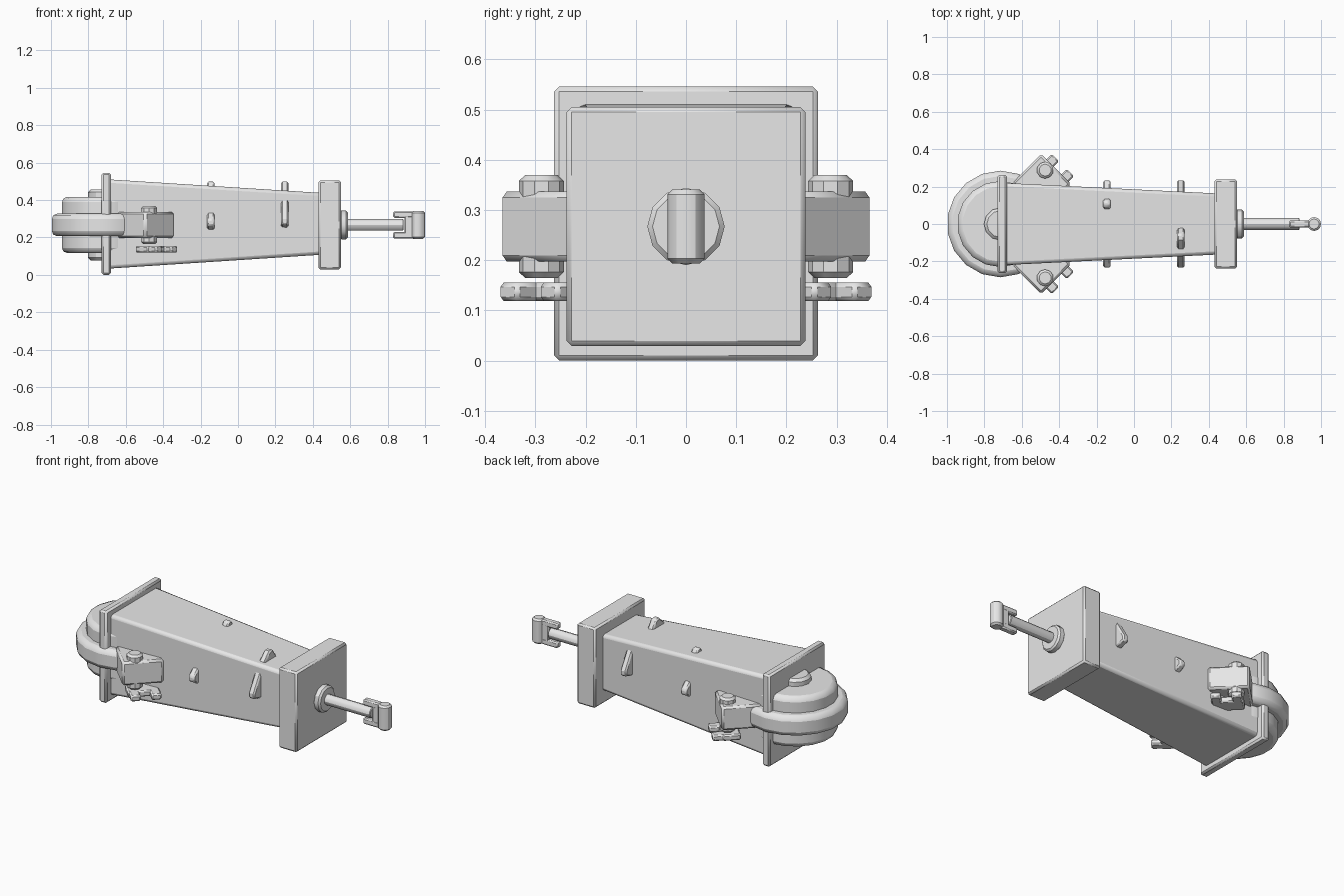
import bpy, bmesh, math
from mathutils import Matrix, Vector

if "Cube" in bpy.data.objects:
    bpy.data.objects.remove(bpy.data.objects["Cube"])

grey = bpy.data.materials.new("light_grey")
grey.diffuse_color = (0.8, 0.8, 0.8, 1)
grey.use_nodes = True
grey.node_tree.nodes["Principled BSDF"].inputs["Base Color"].default_value = grey.diffuse_color
ZC = 0.267  # height of the long axis


def finish(name, bm, bevel=0.0, segs=1, angle=30):
    bmesh.ops.recalc_face_normals(bm, faces=bm.faces)
    me = bpy.data.meshes.new(name)
    bm.to_mesh(me)
    bm.free()
    me.materials.append(grey)
    ob = bpy.data.objects.new(name, me)
    bpy.context.collection.objects.link(ob)
    if bevel:
        mod = ob.modifiers.new("bevel", 'BEVEL')
        mod.width, mod.segments = bevel, segs
        mod.limit_method, mod.angle_limit = 'ANGLE', math.radians(45)
    bpy.ops.object.select_all(action='DESELECT')
    bpy.context.view_layer.objects.active = ob
    ob.select_set(True)
    bpy.ops.object.shade_smooth_by_angle(angle=math.radians(angle))
    return ob


def box(name, loc, size, rot=0.0, bevel=0.01):
    bm = bmesh.new()
    m = (Matrix.Translation(loc) @ Matrix.Rotation(rot, 4, 'Z')
         @ Matrix.Diagonal((*size, 1)))
    bmesh.ops.create_cube(bm, size=1, matrix=m)
    return finish(name, bm, bevel)


def cyl(name, loc, r, depth, sides, axis='Z', bevel=0.01, segs=1):
    bm = bmesh.new()
    m = Matrix.Translation(loc)
    if axis == 'X':
        m = m @ Matrix.Rotation(math.pi / 2, 4, 'Y')
    bmesh.ops.create_cone(bm, cap_ends=True, segments=sides, radius1=r,
                          radius2=r, depth=depth, matrix=m)
    return finish(name, bm, bevel, segs)


def fin(name, x, profile, width=0.04):
    """Wedge: profile of (y, z) points extruded along x."""
    bm = bmesh.new()
    f = bm.faces.new([bm.verts.new((x - width / 2, y, z)) for y, z in profile])
    ext = bmesh.ops.extrude_face_region(bm, geom=[f])
    vs = [g for g in ext['geom'] if isinstance(g, bmesh.types.BMVert)]
    bmesh.ops.translate(bm, verts=vs, vec=Vector((width, 0, 0)))
    return finish(name, bm, 0.008)


# Tapered main body
bm = bmesh.new()
ends = []
for x, hy, z0, z1 in ((-0.70, 0.22, 0.033, 0.511), (0.45, 0.163, 0.108, 0.438)):
    ends.append([bm.verts.new((x, y, z)) for y, z in
                 ((-hy, z0), (hy, z0), (hy, z1), (-hy, z1))])
bm.faces.new(ends[0])
bm.faces.new(ends[1])
for i in range(4):
    j = (i + 1) % 4
    bm.faces.new((ends[0][i], ends[0][j], ends[1][j], ends[1][i]))
finish("body", bm, 0.018, 2)

# End plates
box("wide_flange", (-0.705, 0, 0.273), (0.05, 0.525, 0.545))
box("narrow_end_block", (0.49, 0, ZC), (0.12, 0.476, 0.476))

# Stacked discs at the wide end
cyl("middle_disc", (-0.715, 0, ZC), 0.285, 0.12, 18, bevel=0.028, segs=2)
cyl("inner_disc", (-0.715, 0, ZC), 0.23, 0.30, 18, bevel=0.028, segs=2)
cyl("hub", (-0.715, 0, ZC), 0.087, 0.38, 12, bevel=0.015)

# Side lugs with bolts and claws
for s, side in ((1, "back"), (-1, "front")):
    q = s * math.pi / 4
    box(side + "_lug", (-0.494, s * 0.216, ZC), (0.22, 0.226, 0.14), q, 0.012)
    cyl(side + "_bolt", (-0.475, s * 0.288, ZC), 0.045, 0.205, 10, bevel=0.012)
    box(side + "_claw_base", (-0.46, s * 0.25, 0.137), (0.10, 0.16, 0.036), q, 0.008)
    for i, (x, y) in enumerate(((-0.455, 0.32), (-0.375, 0.24))):
        box(f"{side}_claw_{i}", (x, s * y, 0.137), (0.10, 0.055, 0.036), q, 0.008)

# Collar, rod and forked tip
cyl("collar", (0.565, 0, ZC), 0.077, 0.045, 12, 'X', 0.01)
cyl("rod", (0.73, 0, ZC), 0.031, 0.31, 12, 'X', 0.004)
box("tip_web", (0.925, 0, ZC), (0.07, 0.036, 0.135), bevel=0.006)
cyl("tip_post", (0.963, 0, ZC), 0.037, 0.148, 12, bevel=0.01)
for s, part in ((1, "upper"), (-1, "lower")):
    box(part + "_prong", (0.885, 0, ZC + s * 0.055), (0.11, 0.038, 0.036), bevel=0.007)

# Fins on the sides
for s, side in ((1, "back"), (-1, "front")):
    fin(side + "_short_fin", -0.145,
        [(s * y, z) for y, z in ((0.17, 0.23), (0.233, 0.265), (0.233, 0.295), (0.17, 0.35))])
    fin(side + "_long_fin", 0.25,
        [(s * y, z) for y, z in ((0.155, 0.25), (0.233, 0.27), (0.233, 0.30), (0.155, 0.43))])

# Fins on the top
fin("top_short_fin", -0.145, ((0.07, 0.46), (0.095, 0.498), (0.12, 0.498), (0.145, 0.46)))
fin("top_long_fin", 0.25, ((-0.15, 0.435), (-0.085, 0.499), (-0.055, 0.499), (-0.012, 0.435)))
